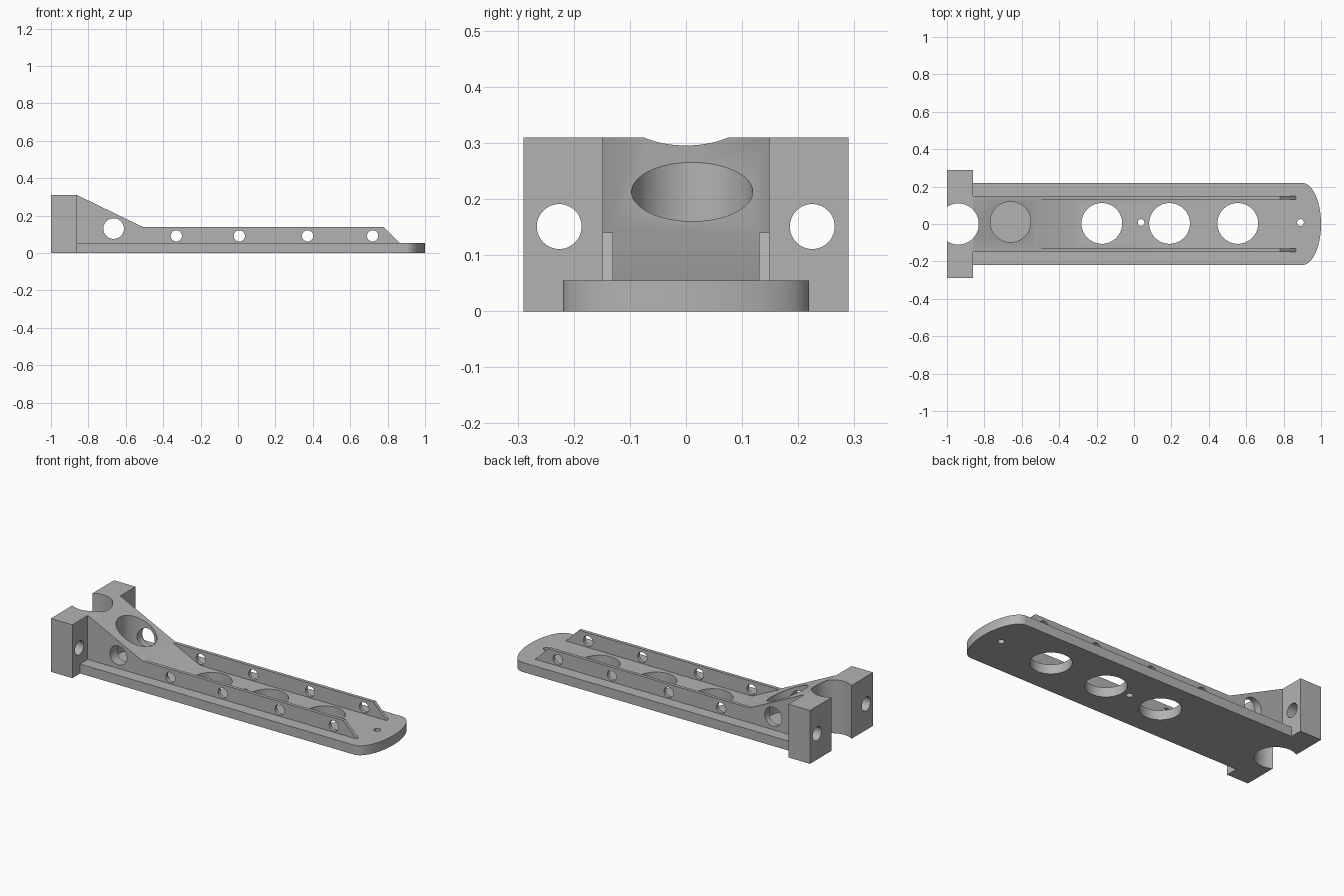
import bpy, bmesh, math
from mathutils import Vector, Matrix

cube = bpy.data.objects.get("Cube")
if cube:
    bpy.data.objects.remove(cube, do_unlink=True)

# Single grey finish
GREY = (0.45, 0.45, 0.45, 1)
mat = bpy.data.materials.new("plain grey")
mat.use_nodes = True
mat.diffuse_color = GREY
mat.node_tree.nodes["Principled BSDF"].inputs["Base Color"].default_value = GREY


def make(name, bm):
    bmesh.ops.recalc_face_normals(bm, faces=bm.faces)
    me = bpy.data.meshes.new(name)
    bm.to_mesh(me)
    bm.free()
    me.materials.append(mat)
    ob = bpy.data.objects.new(name, me)
    bpy.context.collection.objects.link(ob)
    return ob


def extrude(name, points, offset):
    """Closed solid from a flat outline swept along offset."""
    bm = bmesh.new()
    face = bm.faces.new([bm.verts.new(p) for p in points])
    res = bmesh.ops.extrude_face_region(bm, geom=[face], use_keep_orig=True)
    verts = [g for g in res["geom"] if isinstance(g, bmesh.types.BMVert)]
    bmesh.ops.translate(bm, verts=verts, vec=offset)
    return make(name, bm)


def side_profile(name, xz, half_width):
    pts = [(x, -half_width, z) for x, z in xz]
    return extrude(name, pts, (0, 2 * half_width, 0))


def drill(centre, axis, radius, depth, sides=64):
    bm = bmesh.new()
    turn = Vector((0, 0, 1)).rotation_difference(Vector(axis)).to_matrix().to_4x4()
    bmesh.ops.create_cone(bm, cap_ends=True, segments=sides, radius1=radius,
                          radius2=radius, depth=depth,
                          matrix=Matrix.Translation(centre) @ turn)
    return make("drill_cutter", bm)


def combine(target, tool, operation):
    mod = target.modifiers.new("cut", "BOOLEAN")
    mod.operation = operation
    mod.solver = "EXACT"
    mod.object = tool
    bpy.context.view_layer.update()
    graph = bpy.context.evaluated_depsgraph_get()
    me = bpy.data.meshes.new_from_object(target.evaluated_get(graph))
    target.modifiers.clear()
    target.data = me
    bpy.data.objects.remove(tool, do_unlink=True)


FLOOR, RAIL, TOP = 0.055, 0.14, 0.31

# Base plate with an elliptical nose
nose = [(0.9 + 0.1 * math.cos(a), 0.219 * math.sin(a), 0)
        for a in (math.radians(-90 + 180 * i / 48) for i in range(49))]
body = extrude("mounting_bracket", [(-0.95, -0.219, 0)] + nose + [(-0.95, 0.219, 0)],
               (0, 0, FLOOR))

# Side rails and sloped wedge, then the channel between the rails
spine = side_profile("rails_and_wedge", [
    (-0.92, 0.02), (0.865, 0.02), (0.865, FLOOR), (0.78, RAIL),
    (-0.51, RAIL), (-0.86, TOP), (-0.92, TOP)], 0.149)
combine(body, spine, "UNION")
channel = side_profile("channel_cutter", [
    (-0.335, FLOOR), (0.95, FLOOR), (0.95, 0.4), (-0.51, 0.4), (-0.51, RAIL)], 0.13)
combine(body, channel, "DIFFERENCE")

# Clamp block across the tall end
block = side_profile("clamp_block", [(-1, 0), (-0.862, 0), (-0.862, TOP), (-1, TOP)], 0.29)
combine(body, block, "UNION")

# Post groove, blind pocket in the wedge, large floor holes
combine(body, drill((-0.94, 0, 0.15), (0, 0, 1), 0.11, 1), "DIFFERENCE")
combine(body, drill((-0.66, 0.011, FLOOR + 0.25), (0, 0, 1), 0.108, 0.5), "DIFFERENCE")
for x in (-0.172, 0.19, 0.555):
    combine(body, drill((x, 0.003, 0), (0, 0, 1), 0.109, 0.5), "DIFFERENCE")

# Small screw holes in the floor
for x in (0.038, 0.89):
    combine(body, drill((x, 0.008, 0), (0, 0, 1), 0.018, 0.5, 32), "DIFFERENCE")

# Cross holes through wedge and rails
combine(body, drill((-0.665, 0, 0.131), (0, 1, 0), 0.055, 1), "DIFFERENCE")
for x in (-0.33, 0.007, 0.372, 0.72):
    combine(body, drill((x, 0, 0.092), (0, 1, 0), 0.03, 1, 32), "DIFFERENCE")

# Bolt holes through the clamp block
for y in (-0.226, 0.225):
    combine(body, drill((-0.93, y, 0.151), (1, 0, 0), 0.04, 0.5, 48), "DIFFERENCE")

bpy.ops.object.select_all(action="DESELECT")
body.select_set(True)
bpy.context.view_layer.objects.active = body
bpy.ops.object.shade_smooth_by_angle(angle=math.radians(30))
